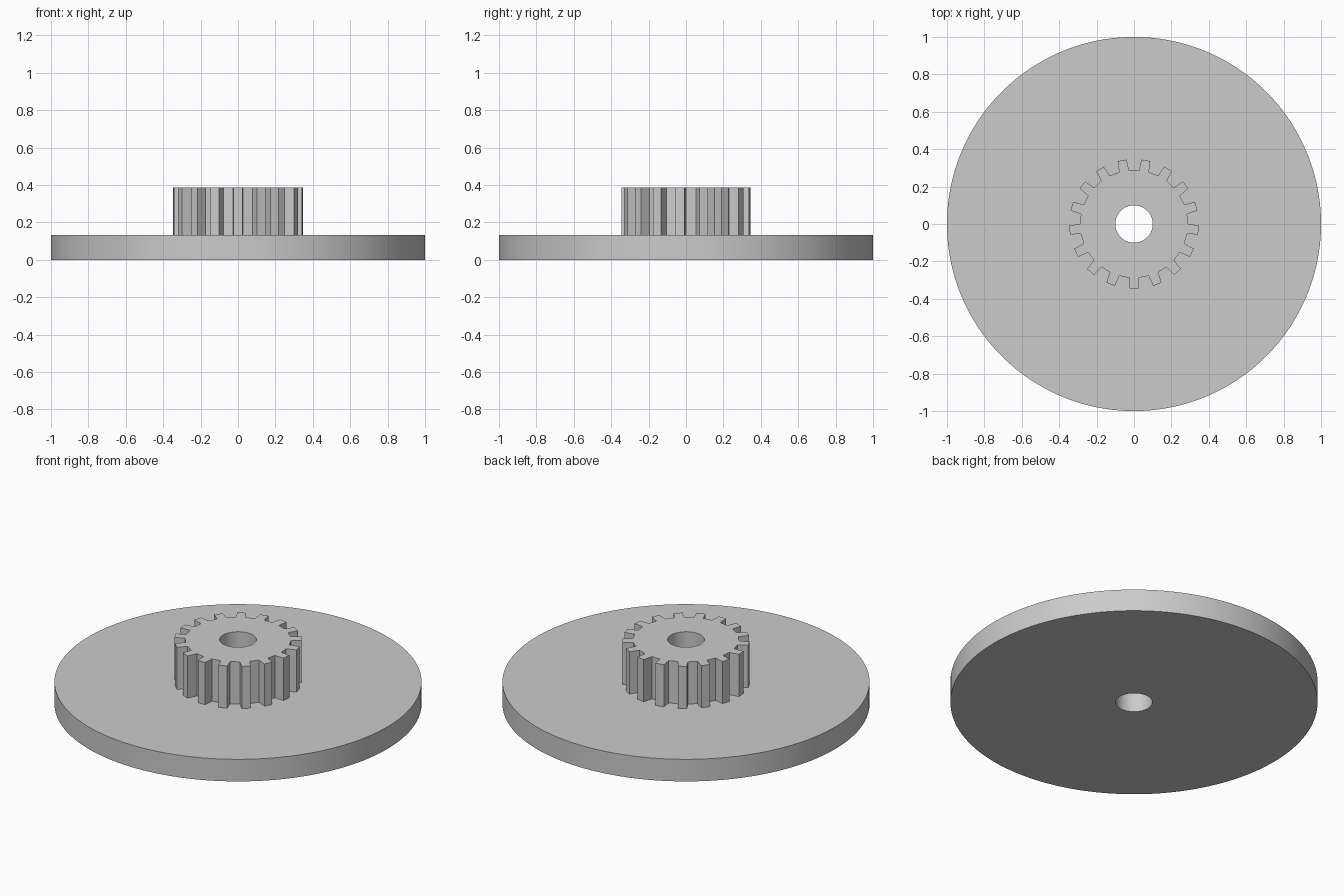
import bpy, bmesh
from math import cos, sin, pi, tau, radians
from mathutils import Matrix, Vector

if "Cube" in bpy.data.objects:
    bpy.data.objects.remove(bpy.data.objects["Cube"])

TEETH = 17
HOLE_R = 0.1
DISC_TOP = 0.133
GEAR_TOP = 0.387

grey = bpy.data.materials.new("plain grey")
grey.use_nodes = True
colour = (0.6, 0.6, 0.6, 1)
grey.diffuse_color = colour
grey.node_tree.nodes["Principled BSDF"].inputs["Base Color"].default_value = colour


def circle(radius, count, start):
    return [Vector((radius * cos(start + tau * i / count),
                    radius * sin(start + tau * i / count), 0)) for i in range(count)]


def bored_solid(name, outer, inner, z0, z1):
    """Extrude the area between two outlines that have equal point counts."""
    bm = bmesh.new()
    lift = lambda pts, z: [bm.verts.new((p.x, p.y, z)) for p in pts]
    loops = [lift(outer, z0), lift(outer, z1), lift(inner, z1), lift(inner, z0)]
    n = len(outer)
    for a, b in zip(loops, loops[1:] + loops[:1]):
        for i in range(n):
            j = (i + 1) % n
            bm.faces.new((a[i], a[j], b[j], b[i]))
    bmesh.ops.recalc_face_normals(bm, faces=bm.faces)
    mesh = bpy.data.meshes.new(name)
    bm.to_mesh(mesh)
    bm.free()
    mesh.materials.append(grey)
    obj = bpy.data.objects.new(name, mesh)
    bpy.context.collection.objects.link(obj)
    bpy.ops.object.select_all(action="DESELECT")
    obj.select_set(True)
    bpy.context.view_layer.objects.active = obj
    bpy.ops.object.shade_smooth_by_angle(angle=radians(20))
    return obj


# Wide base disc with a centre bore
sides = TEETH * 12
bored_solid("base_disc", circle(1, sides, 0), circle(HOLE_R, sides, 0), 0, DISC_TOP)

# Small gear: one tooth profile repeated around the bore, a tooth facing -y
tooth = [Vector(p) for p in ((0.287, -0.027, 0), (0.346, -0.024, 0),
                             (0.346, 0.024, 0), (0.287, 0.027, 0))]
outline = []
for k in range(TEETH):
    turn = Matrix.Rotation(-pi / 2 + tau * k / TEETH, 3, "Z")
    outline += [turn @ p for p in tooth]
count = len(outline)
bore = circle(HOLE_R, count, -pi / 2 - 1.5 * tau / count)
bored_solid("pinion_gear", outline, bore, DISC_TOP, GEAR_TOP)
